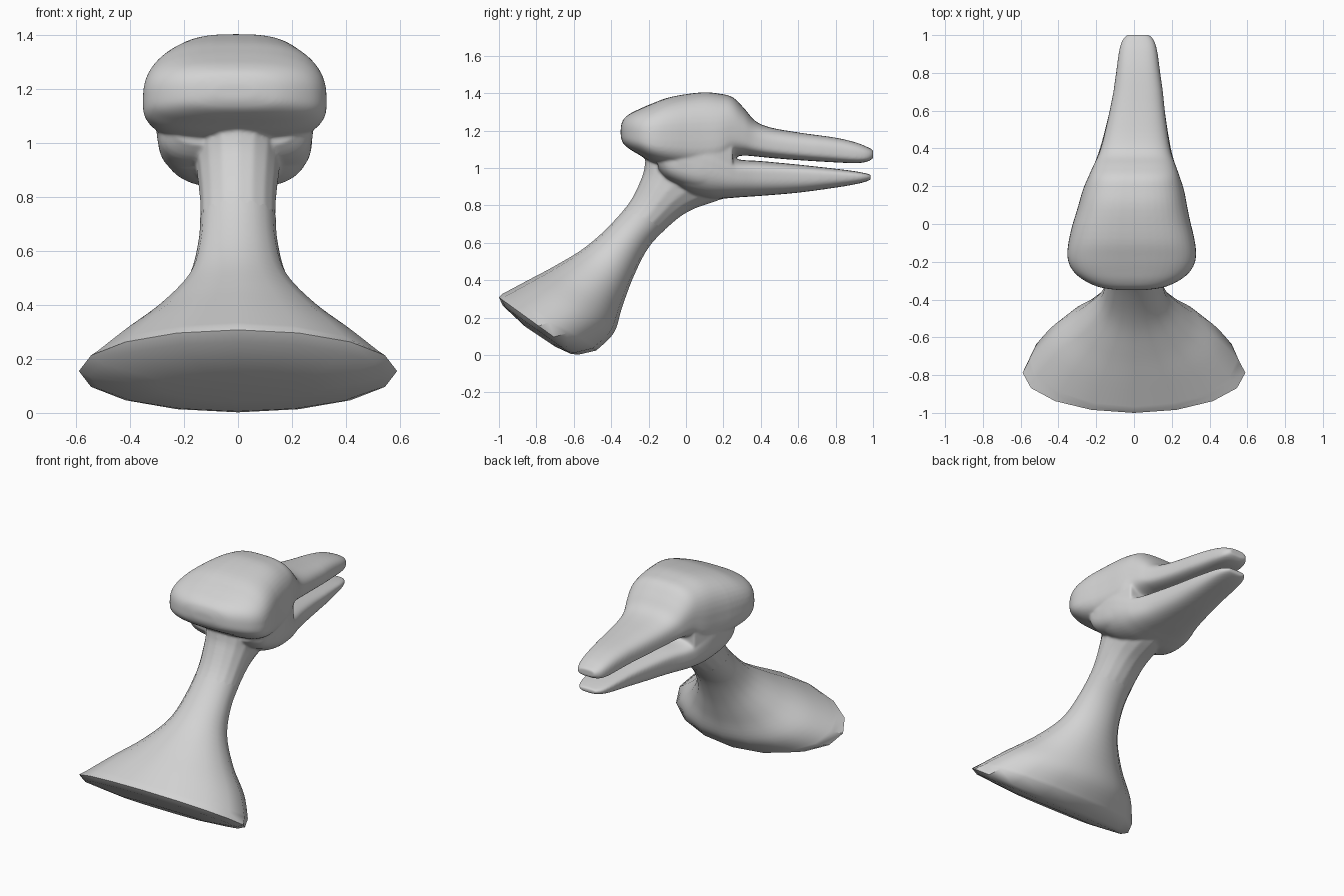
import bpy, bmesh, math
from mathutils import Vector

if "Cube" in bpy.data.objects:
    bpy.data.objects.remove(bpy.data.objects["Cube"], do_unlink=True)

COLOR = (0.65, 0.65, 0.65, 1)
grey = bpy.data.materials.new("plain grey")
grey.use_nodes = True
grey.diffuse_color = COLOR
grey.node_tree.nodes["Principled BSDF"].inputs["Base Color"].default_value = COLOR


def spline(rows, steps):
    """Catmull-Rom interpolation of rows of numbers."""
    out = []
    for i in range(len(rows) - 1):
        p = [rows[max(0, min(len(rows) - 1, i + k))] for k in (-1, 0, 1, 2)]
        for s in range(steps):
            t = s / steps
            out.append([b + 0.5 * t * (c - a + t * (2*a - 5*b + 4*c - d + t * (3*(b - c) + d - a)))
                        for a, b, c, d in zip(*p)])
    return out + [list(rows[-1])]


def power(v, n):
    return math.copysign(abs(v) ** (2 / n), v)


def loft(bm, rings):
    """Skin a list of point rings and cap both ends."""
    loops = [[bm.verts.new(p) for p in ring] for ring in rings]
    n = len(loops[0])
    for a, b in zip(loops, loops[1:]):
        for i in range(n):
            bm.faces.new((a[i], a[(i + 1) % n], b[(i + 1) % n], b[i]))
    bm.faces.new(loops[0][::-1])
    bm.faces.new(loops[-1])


def neck_ring(row, sides=16):
    """Ellipse spanning a front and a back point, with a half width."""
    fy, fz, by, bz, w = row
    front, back = Vector((0, fy, fz)), Vector((0, by, bz))
    mid, half = (front + back) / 2, (front - back) / 2
    angles = [math.tau * i / sides for i in range(sides)]
    return [mid + half * math.sin(a) + Vector((w * math.cos(a), 0, 0)) for a in angles]


def head_ring(row, level, squareness, sides=48):
    """Rounded section across y; level sets the height of the widest line."""
    y, low, high, w = row
    mid = low + (high - low) * level
    shift = -0.012 if y < 0 else -0.012 + 0.034 * min(1, y / 0.7)
    ring = []
    for i in range(sides):
        a = math.tau * i / sides
        s = power(math.sin(a), squareness)
        z = mid + s * ((high - mid) if s > 0 else (mid - low))
        ring.append(Vector((shift + w * power(math.cos(a), squareness), y, z)))
    return ring


def make_object(name, bm):
    bmesh.ops.recalc_face_normals(bm, faces=bm.faces)
    mesh = bpy.data.meshes.new(name)
    bm.to_mesh(mesh)
    bm.free()
    obj = bpy.data.objects.new(name, mesh)
    bpy.context.collection.objects.link(obj)
    mesh.materials.append(grey)
    return obj


def shade(obj, degrees):
    bpy.ops.object.select_all(action='DESELECT')
    obj.select_set(True)
    bpy.context.view_layer.objects.active = obj
    bpy.ops.object.shade_smooth_by_angle(angle=math.radians(degrees))


# Rows: front y, z, back y, z, half width
base_rim = [(-.86, .152, -.70, .045, .30), (-.98, .264, -.615, .006, .55),
            (-1, .308, -.575, .002, .59)]
neck = spline([(-.985, .325, -.48, .024, .56), (-.85, .397, -.385, .12, .45),
               (-.70, .477, -.34, .26, .305), (-.55, .568, -.28, .42, .19),
               (-.42, .68, -.20, .575, .148), (-.30, .82, -.09, .69, .14),
               (-.23, .97, .02, .77, .15), (-.21, 1.08, .17, .825, .16),
               (-.15, 1.12, .30, .87, .15)], 5)

# Flared base and lower neck
bm = bmesh.new()
loft(bm, [neck_ring(r) for r in base_rim + neck[:25]])
shade(make_object("flared_base", bm), 40)

# Upper head and beak rows: y, bottom, top, half width
upper = [(-.349, 1.165, 1.22, .08), (-.335, 1.13, 1.26, .17), (-.30, 1.10, 1.29, .25),
         (-.25, 1.07, 1.315, .31), (-.18, 1.03, 1.345, .34), (-.08, 1.0, 1.38, .332),
         (.08, .98, 1.404, .292), (.18, 1.0, 1.397, .268), (.25, 1.055, 1.378, .242),
         (.31, 1.066, 1.32, .218), (.37, 1.062, 1.252, .193), (.45, 1.054, 1.217, .173),
         (.60, 1.042, 1.19, .146), (.80, 1.03, 1.162, .117), (.91, 1.026, 1.136, .102),
         (.97, 1.034, 1.112, .085), (1.001, 1.052, 1.096, .06)]
# Lower jaw rows
lower = [(-.16, 1.03, 1.12, .18), (-.12, .97, 1.16, .25), (-.05, .90, 1.19, .288),
         (.03, .855, 1.19, .288), (.13, .835, 1.15, .275), (.22, .838, 1.08, .25),
         (.28, .843, 1.046, .228), (.40, .851, 1.037, .188), (.60, .868, 1.018, .146),
         (.80, .895, .996, .117), (.90, .912, .983, .102), (.955, .925, .973, .085),
         (.988, .937, .965, .06)]
# Cheek rows, filling between head and jaw behind the mouth corner
cheek = [(-.15, .99, 1.2, .23), (-.09, .93, 1.25, .28), (.04, .88, 1.26, .286),
         (.15, .87, 1.24, .268), (.25, .88, 1.2, .234)]

# Head, jaw, cheeks and upper neck, fused and blended into one skin
bm = bmesh.new()
for rows, level, squareness in ((upper, .38, 2.9), (lower, .64, 2.9), (cheek, .5, 4)):
    loft(bm, [head_ring(r, level, squareness) for r in spline(rows, 4)])
loft(bm, [neck_ring(r) for r in neck[23:]])
head = make_object("head_and_beak", bm)
fuse = head.modifiers.new("fuse", 'REMESH')
fuse.mode = 'VOXEL'
fuse.voxel_size = 0.0065
blend = head.modifiers.new("blend", 'SMOOTH')
blend.factor = 0.5
blend.iterations = 16
bpy.context.view_layer.objects.active = head
for m in ("fuse", "blend"):
    bpy.ops.object.modifier_apply(modifier=m)
shade(head, 60)
